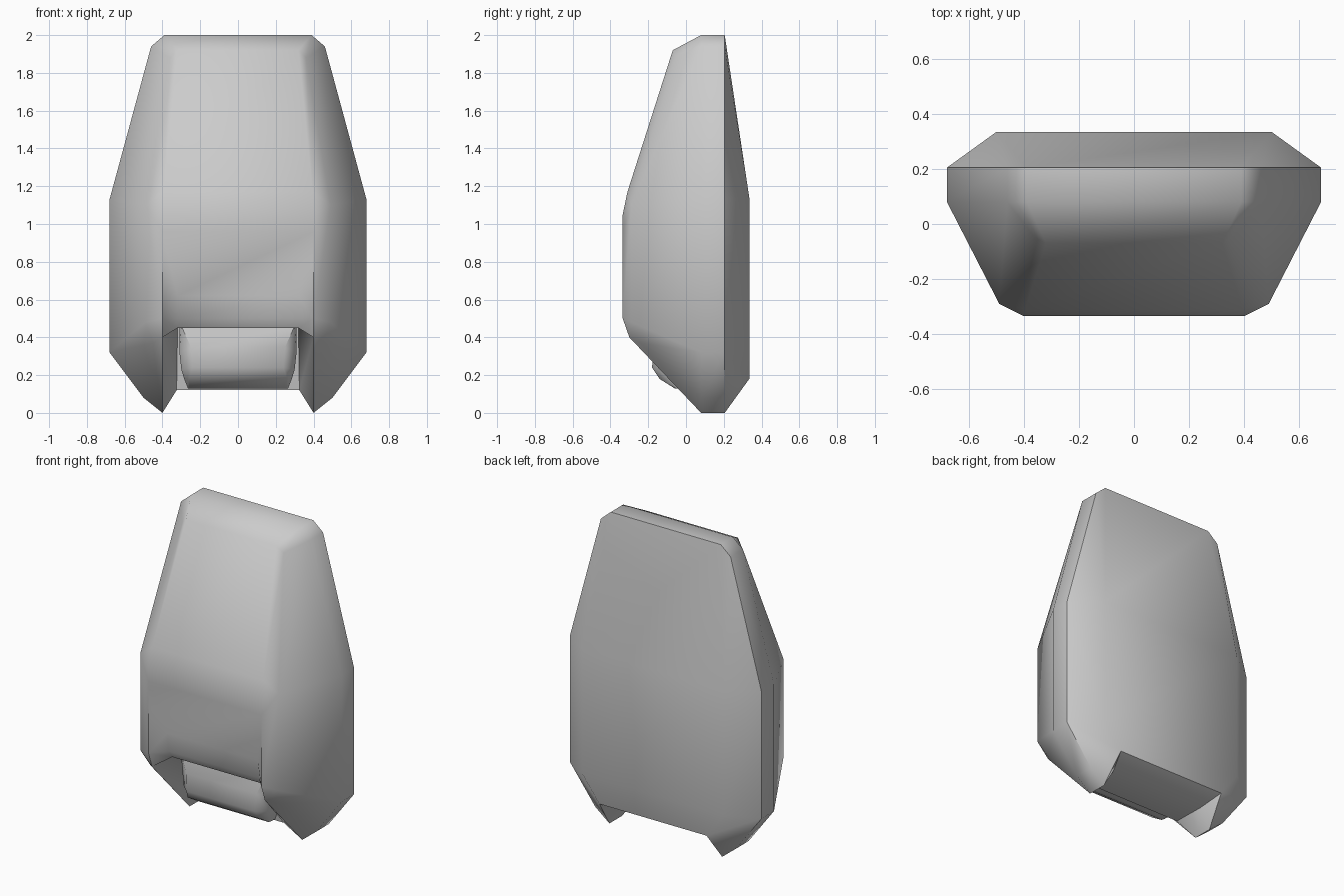
import bpy
import bmesh
import math

cube = bpy.data.objects.get("Cube")
if cube:
    bpy.data.objects.remove(cube, do_unlink=True)

GREY = (0.6, 0.6, 0.6, 1.0)
grey = bpy.data.materials.new("light_grey")
grey.use_nodes = True
grey.diffuse_color = GREY
grey.node_tree.nodes["Principled BSDF"].inputs["Base Color"].default_value = GREY


class Shell:
    """Symmetric surface whose strips share vertices across x = 0."""

    def __init__(self):
        self.bm = bmesh.new()
        self.cache = {}

    def vert(self, p):
        key = tuple(round(c, 4) for c in p)
        if key not in self.cache:
            self.cache[key] = self.bm.verts.new(key)
        return self.cache[key]

    def face(self, points):
        verts = list(dict.fromkeys(self.vert(p) for p in points))
        if len(verts) > 2 and not self.bm.faces.get(verts):
            self.bm.faces.new(verts)

    def strip(self, a, b):
        # Joins two columns on the left and mirrors them to the right
        for i in range(len(a) - 1):
            quad = [a[i], a[i + 1], b[i + 1], b[i]]
            self.face(quad)
            self.face([mirror(p) for p in quad])

    def span(self, path):
        # Joins a column to its own mirror image
        for p, q in zip(path, path[1:]):
            self.face([p, q, mirror(q), mirror(p)])

    def finish(self, name):
        bmesh.ops.recalc_face_normals(self.bm, faces=self.bm.faces)
        mesh = bpy.data.meshes.new(name)
        self.bm.to_mesh(mesh)
        self.bm.free()
        mesh.materials.append(grey)
        obj = bpy.data.objects.new(name, mesh)
        bpy.context.collection.objects.link(obj)
        bpy.ops.object.select_all(action="DESELECT")
        obj.select_set(True)
        bpy.context.view_layer.objects.active = obj
        bpy.ops.object.shade_smooth_by_angle(angle=math.radians(50))
        return obj


def mirror(p):
    return (-p[0], p[1], p[2])


# Side outline, shared by the back rim and the side band
outline = [(.39, 2), (.46, 1.94), (.68, 1.13), (.68, .32), (.5, .08), (.4, 0)]
rim = [(x, .205, z) for x, z in outline]
band = [(x, .08, z) for x, z in outline]

# Front bevel and front panel edge
brow = (.32, -.07, 1.92)
tip = band[-1]
bevel = [brow, (.36, -.05, 1.88), (.49, -.29, 1.1),
         (.49, -.29, .48), (.45, -.24, .37), tip]
panel = [(.395, -.31, 1.17), (.4, -.335, 1.05), (.4, -.335, .96),
         (.4, -.335, .5), (.4, -.3, .4)]
notch_top, fin_a, fin_b = panel[2:]

# Recessed front panel, its lip and the pocket below it
recess = [notch_top, (.32, -.26, .62), (.32, -.245, .5), (.32, -.21, .45),
          (.32, -.05, .45), (.325, 0, .12), (.33, .205, .12)]

# Raised back plate
back_top, back_low, back_foot = (.5, .335, 1.14), (.5, .335, .34), (.38, .335, .18)

body = Shell()
body.strip(rim, band)
body.strip(band, bevel)
b = bevel
body.strip([b[0], b[1], b[2], b[2], b[2], b[3], b[4], b[5]],
           [brow, brow] + panel + [tip])
body.strip([notch_top, fin_a, fin_a, fin_b, fin_b, tip, rim[-1]], recess)
body.strip(rim + [recess[-1]],
           [back_top] * 3 + [back_low] + [back_foot] * 3)
body.span([rim[0], band[0], brow] + panel[:2] + recess
          + [back_foot, back_low, back_top, rim[0]])
body.finish("armour_shell")

# Chamfered tongue in the bottom pocket
front = [(.3, -.15, .46), (.25, -.17, .35), (.24, -.18, .24),
         (.26, -.14, .18), (.26, -.06, .13)]
side = [(.31, -.1, .46), (.31, -.12, .32), (.3, -.12, .23),
        (.285, -.09, .18), (.265, -.04, .13)]
rear = [(x, .05, z) for x, y, z in side]

tongue = Shell()
tongue.strip(front, side)
tongue.strip(side, rear)
tongue.span(front + [side[-1]] + rear[::-1] + [side[0], front[0]])
tongue.finish("tongue")
